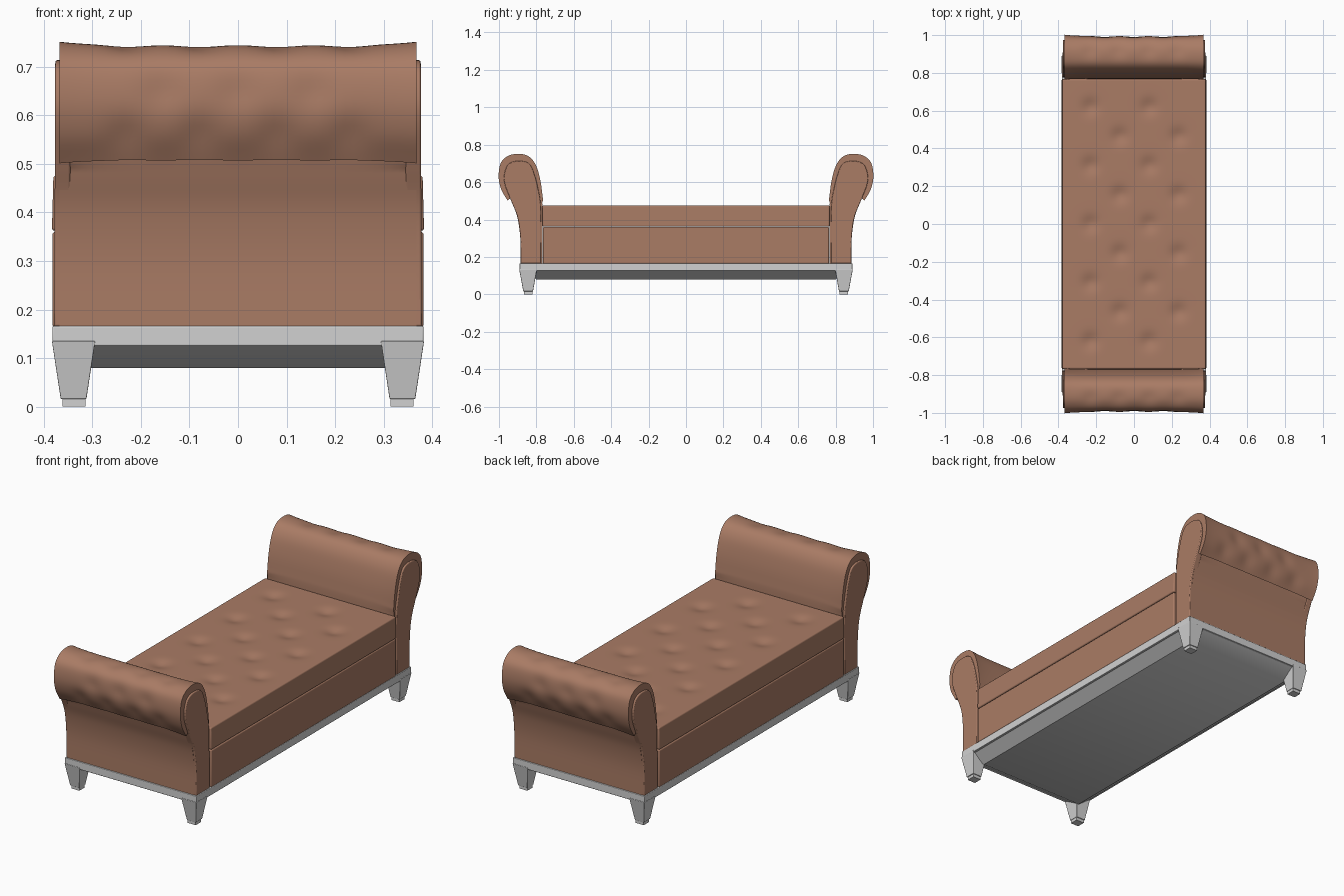
import bpy, bmesh, math
from mathutils import Vector

if "Cube" in bpy.data.objects:
    bpy.data.objects.remove(bpy.data.objects["Cube"], do_unlink=True)


def material(name, rgb):
    m = bpy.data.materials.new(name)
    m.use_nodes = True
    m.diffuse_color = (*rgb, 1)
    m.node_tree.nodes["Principled BSDF"].inputs["Base Color"].default_value = (*rgb, 1)
    return m


leather = material("brown leather", (0.40, 0.20, 0.13))
paint = material("pale grey paint", (0.64, 0.64, 0.64))


def finish(name, bm, mat, bevel=0, angle=35):
    bmesh.ops.recalc_face_normals(bm, faces=bm.faces)
    mesh = bpy.data.meshes.new(name)
    bm.to_mesh(mesh)
    bm.free()
    ob = bpy.data.objects.new(name, mesh)
    bpy.context.collection.objects.link(ob)
    mesh.materials.append(mat)
    if bevel:
        mod = ob.modifiers.new("soft edges", "BEVEL")
        mod.width, mod.segments = bevel, 3
        mod.limit_method, mod.angle_limit = "ANGLE", math.radians(50)
    bpy.ops.object.select_all(action="DESELECT")
    ob.select_set(True)
    bpy.context.view_layer.objects.active = ob
    bpy.ops.object.shade_smooth_by_angle(angle=math.radians(angle))
    return ob


def frustum(bm, low, high):
    """Block between two rectangles, each (x0, x1, y0, y1, z)."""
    rings = [[bm.verts.new((x, y, z)) for x, y in ((a, c), (b, c), (b, d), (a, d))]
             for a, b, c, d, z in (low, high)]
    bm.faces.new(rings[0])
    bm.faces.new(rings[1])
    for i in range(4):
        j = (i + 1) % 4
        bm.faces.new((rings[0][i], rings[0][j], rings[1][j], rings[1][i]))


def box(name, x, y, z0, z1, mat, bevel):
    bm = bmesh.new()
    frustum(bm, (-x, x, -y, y, z0), (-x, x, -y, y, z1))
    return finish(name, bm, mat, bevel)


def spline(pts, steps=5):
    """Smooth curve through 2D points."""
    p = [Vector(q) for q in pts]
    p = [2 * p[0] - p[1]] + p + [2 * p[-1] - p[-2]]
    out = []
    for a, b, c, d in zip(p, p[1:], p[2:], p[3:]):
        for k in range(steps):
            t = k / steps
            out.append(0.5 * (2 * b + (c - a) * t + (2 * a - 5 * b + 4 * c - d) * t * t
                              + (3 * b - a - 3 * c + d) * t ** 3))
    return out + [p[-2]]


def extrude_profile(profile, xs, side):
    """Solid with a (y, z) profile swept through the x stations."""
    bm = bmesh.new()
    rings = [[bm.verts.new((x, side * y, z)) for y, z in profile] for x in xs]
    n = len(profile)
    for r, s in zip(rings, rings[1:]):
        for i in range(n):
            j = (i + 1) % n
            bm.faces.new((r[i], r[j], s[j], s[i]))
    bm.faces.new(rings[0])
    bm.faces.new(rings[-1])
    return bm


def dimple(co, points, radius, depth):
    return depth * sum(math.exp(-(co - p).length_squared / radius ** 2) for p in points)


# Painted base: rim, sagging underside and tapered corner legs
box("base_rim", 0.382, 0.89, 0.125, 0.166, paint, 0.003)
bm = bmesh.new()
frustum(bm, (-0.31, 0.31, -0.80, 0.80, 0.08), (-0.372, 0.372, -0.88, 0.88, 0.126))
finish("underside_panel", bm, paint)
for sx, side_name in ((1, "left"), (-1, "right")):
    for sy, end_name in ((-1, "front"), (1, "back")):
        bm = bmesh.new()
        frustum(bm, (sx * 0.312, sx * 0.365, sy * 0.818, sy * 0.87, 0.016),
                (sx * 0.294, sx * 0.383, sy * 0.797, sy * 0.892, 0.135))
        finish(f"{end_name}_{side_name}_leg", bm, paint, 0.002)
        bm = bmesh.new()
        frustum(bm, (sx * 0.314, sx * 0.361, sy * 0.822, sy * 0.866, 0),
                (sx * 0.314, sx * 0.361, sy * 0.822, sy * 0.866, 0.018))
        finish(f"{end_name}_{side_name}_foot_pad", bm, paint)

# Upholstered seat box
box("seat_box", 0.382, 0.765, 0.164, 0.36, leather, 0.006)

# Tufted cushion: dense top grid with straight sides
bm = bmesh.new()
bmesh.ops.create_grid(bm, x_segments=46, y_segments=92, size=1)
buttons = [Vector((x + (0.155 if r % 2 else 0), 0.155 * r, 0))
           for r in range(-4, 5) for x in (-0.23, 0.08)]
border = [e for e in bm.edges if e.is_boundary]
for v in bm.verts:
    v.co = Vector((v.co.x * 0.38, v.co.y * 0.767, 0))
    v.co.z = 0.476 - dimple(v.co, buttons, 0.042, 0.014)
skirt = bmesh.ops.extrude_edge_only(bm, edges=border)["geom"]
low = [v for v in skirt if isinstance(v, bmesh.types.BMVert)]
for v in low:
    v.co.z = 0.362
    v.co.x *= 1.008
bm.faces.new(sorted(low, key=lambda v: math.atan2(v.co.y, v.co.x)))
finish("tufted_cushion", bm, leather, 0.006)

# Scrolled ends: a padded roll between two slimmer side panels
lower = spline([(0.885, 0.165), (0.886, 0.30), (0.899, 0.40), (0.92, 0.47), (0.936, 0.52)])
roll = spline([(0.95, 0.507), (0.982, 0.565), (0.995, 0.63), (0.984, 0.70), (0.945, 0.735),
               (0.895, 0.744), (0.845, 0.732), (0.81, 0.69), (0.788, 0.62), (0.774, 0.54),
               (0.768, 0.46), (0.768, 0.165)])
panel = spline([(0.884, 0.165), (0.886, 0.30), (0.90, 0.41), (0.935, 0.50), (0.968, 0.585),
                (0.972, 0.64), (0.95, 0.695), (0.90, 0.713), (0.84, 0.70), (0.81, 0.64),
                (0.79, 0.56), (0.776, 0.46), (0.775, 0.165)])
half = 0.367
stations = [half * (i / 20 - 1) for i in range(41)]
tufts = [(x, y, z) for x in (-0.23, -0.08, 0.08, 0.23) for y, z in ((0.92, 0.744), (0.97, 0.56))]
tufts += [(x, 0.993, 0.65) for x in (-0.155, 0, 0.155)]

for side, end_name in ((-1, "front"), (1, "back")):
    bm = extrude_profile(lower + roll, stations, side)
    centre = Vector((0, side * 0.885, 0.62))
    points = [Vector((x, side * y, z)) for x, y, z in tufts]
    for v in bm.verts:
        if v.co.z > 0.5:
            out = v.co - centre
            out.x = 0
            flare = 0.007 * abs(v.co.x / half) ** 6
            v.co += out.normalized() * (flare - dimple(v.co, points, 0.04, 0.008))
    finish(f"{end_name}_scroll_roll", bm, leather, 0, 40)
    for sx, side_name in ((1, "left"), (-1, "right")):
        bm = extrude_profile(panel, (sx * 0.345, sx * 0.377), side)
        for v in bm.verts:
            v.co.x += sx * 0.004 * (0.5 - v.co.z)
        finish(f"{end_name}_{side_name}_scroll_panel", bm, leather, 0.004)
